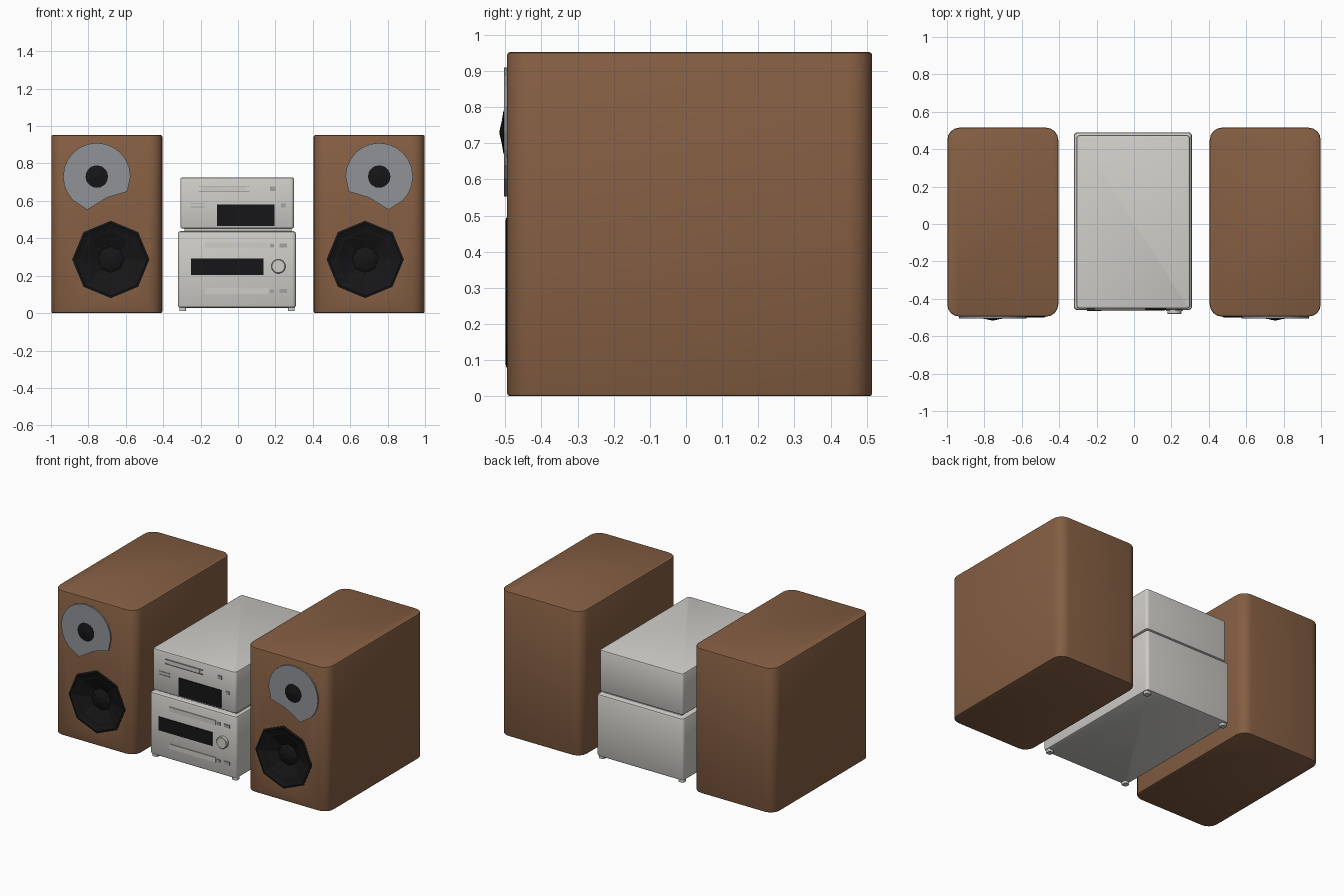
import bpy, bmesh, math

if "Cube" in bpy.data.objects:
    bpy.data.objects.remove(bpy.data.objects["Cube"])


def material(name, rgb):
    m = bpy.data.materials.new(name)
    m.diffuse_color = (*rgb, 1)
    m.use_nodes = True
    m.node_tree.nodes["Principled BSDF"].inputs["Base Color"].default_value = m.diffuse_color
    return m


WOOD = material("brown wood", (0.235, 0.113, 0.056))
SILVER = material("light silver", (0.62, 0.61, 0.575))
GREY = material("button grey", (0.36, 0.36, 0.35))
METAL = material("tweeter grey", (0.28, 0.29, 0.31))
BLACK = material("black", (0.008, 0.008, 0.009))


def finish(bm, name, mat, smooth=True):
    bmesh.ops.recalc_face_normals(bm, faces=bm.faces)
    me = bpy.data.meshes.new(name)
    bm.to_mesh(me)
    bm.free()
    me.materials.append(mat)
    ob = bpy.data.objects.new(name, me)
    bpy.context.collection.objects.link(ob)
    bpy.ops.object.select_all(action='DESELECT')
    bpy.context.view_layer.objects.active = ob
    ob.select_set(True)
    if smooth:
        bpy.ops.object.shade_smooth_by_angle(angle=math.radians(35))
    return ob


def box(name, mat, x, y, z, corner=0, edge=0):
    """Box from (min, max) ranges; corner rounds the upright edges, edge the rest."""
    bm = bmesh.new()
    bmesh.ops.create_cube(bm, size=1)
    for v in bm.verts:
        v.co = [r[0] + (c + 0.5) * (r[1] - r[0]) for c, r in zip(v.co, (x, y, z))]
    if corner:
        up = [e for e in bm.edges if abs(e.verts[0].co.z - e.verts[1].co.z) > 1e-4]
        bmesh.ops.bevel(bm, geom=up, offset=corner, segments=4, profile=0.5, affect='EDGES')
    if edge:
        rim = [e for e in bm.edges if abs(e.verts[0].co.z - e.verts[1].co.z) < 1e-4]
        bmesh.ops.bevel(bm, geom=rim, offset=edge, segments=2, profile=0.5, affect='EDGES')
    return finish(bm, name, mat)


def prism(name, mat, pts, y0, y1):
    """Outline in x, z pushed along y."""
    bm = bmesh.new()
    a = [bm.verts.new((x, y0, z)) for x, z in pts]
    b = [bm.verts.new((x, y1, z)) for x, z in pts]
    bm.faces.new(a)
    bm.faces.new(b)
    for i in range(len(a)):
        j = (i + 1) % len(a)
        bm.faces.new((a[i], a[j], b[j], b[i]))
    return finish(bm, name, mat, False)


def turned(name, mat, x, z, profile, n):
    """Closed turned part around the y axis; profile is (radius, y)."""
    bm = bmesh.new()
    rings = [[bm.verts.new((x + r * math.cos(i * math.tau / n), y,
                            z + r * math.sin(i * math.tau / n))) for i in range(n)]
             for r, y in profile]
    for p, q in zip(rings, rings[1:]):
        for i in range(n):
            j = (i + 1) % n
            bm.faces.new((p[i], p[j], q[j], q[i]))
    bm.faces.new(rings[0])
    bm.faces.new(rings[-1])
    return finish(bm, name, mat, n > 8)


# Speakers, mirrored left and right
for side, s in (("left", -1), ("right", 1)):
    cab = box(side + "_speaker_cabinet", WOOD, sorted((s * 0.405, s * 0.998)),
              (-0.495, 0.515), (0.0, 0.952), 0.065, 0.008)
    # octagonal woofer opening
    cutter = turned("woofer_cutter", BLACK, s * 0.68, 0.287, [(0.206, -0.6), (0.206, -0.43)], 8)
    cutter.hide_render = True
    mod = cab.modifiers.new("woofer_opening", 'BOOLEAN')
    mod.operation, mod.solver, mod.object = 'DIFFERENCE', 'EXACT', cutter
    bpy.context.view_layer.objects.active = cab
    bpy.ops.object.modifier_apply(modifier=mod.name)
    bpy.data.objects.remove(cutter)
    # surround, cone and dust cap
    turned(side + "_woofer", BLACK, s * 0.68, 0.287,
           [(0.207, -0.425), (0.207, -0.497), (0.195, -0.5), (0.165, -0.488),
            (0.15, -0.485), (0.07, -0.45), (0.055, -0.458), (0.02, -0.468)], 8)
    # tweeter plate: a disc with one side cut away towards the woofer
    tx, tz, r = 0.755, 0.73, 0.18
    pts = [(s * (tx - r * math.cos(math.radians(a))), tz + r * math.sin(math.radians(a)))
           for a in range(0, 226, 15)]
    pts += [(s * 0.805, 0.553), (s * 0.70, 0.618), (s * 0.592, 0.65)]
    prism(side + "_tweeter_plate", METAL, pts, -0.504, -0.485)
    turned(side + "_tweeter_dome", BLACK, s * tx, tz,
           [(0.06, -0.49), (0.06, -0.505), (0.03, -0.51), (0.004, -0.516)], 20)

# Stacked units
box("lower_unit", SILVER, (-0.322, 0.31), (-0.46, 0.49), (0.028, 0.438), 0.02, 0.014)
box("unit_spacer", SILVER, (-0.285, 0.285), (-0.42, 0.45), (0.43, 0.46))
box("upper_unit", SILVER, (-0.308, 0.30), (-0.452, 0.475), (0.452, 0.726), 0.018, 0.01)
for x in (-0.295, 0.285):
    for y in (-0.43, 0.46):
        turned_foot = box("foot", SILVER, (x - 0.018, x + 0.018), (y - 0.018, y + 0.018),
                          (0.012, 0.05), 0.008)


def plate(name, mat, x0, x1, z0, z1, front, lift=0.005):
    box(name, mat, (x0, x1), (front - lift, front + 0.003), (z0, z1))


# Lower front: display, two trays, buttons and knob
L, U = -0.46, -0.452
plate("lower_display", BLACK, -0.252, 0.135, 0.203, 0.292, L)
for z in (0.118, 0.362):
    plate("tray", SILVER, -0.177, 0.163, z - 0.015, z + 0.015, L)
    plate("small_button", GREY, 0.172, 0.193, z - 0.011, z + 0.008, L)
    plate("wide_button", GREY, 0.222, 0.263, z - 0.01, z + 0.01, L)
turned("volume_knob", SILVER, 0.216, 0.25,
       [(0.038, -0.455), (0.038, -0.478), (0.034, -0.482)], 24)

# Upper front: display, slot, marks and buttons
plate("upper_display", BLACK, -0.112, 0.195, 0.465, 0.582, U)
plate("disc_slot", SILVER, -0.195, 0.04, 0.652, 0.676, U)
for z in (0.648, 0.676):
    plate("slot_lip", GREY, -0.212, 0.062, z, z + 0.004, U, 0.007)
plate("power_button", GREY, 0.17, 0.2, 0.652, 0.676, U)
plate("display_button", GREY, 0.231, 0.255, 0.566, 0.586, U)
for z in (0.565, 0.585):
    plate("trim_line", GREY, -0.255, -0.18, z, z + 0.005, U, 0.003)
